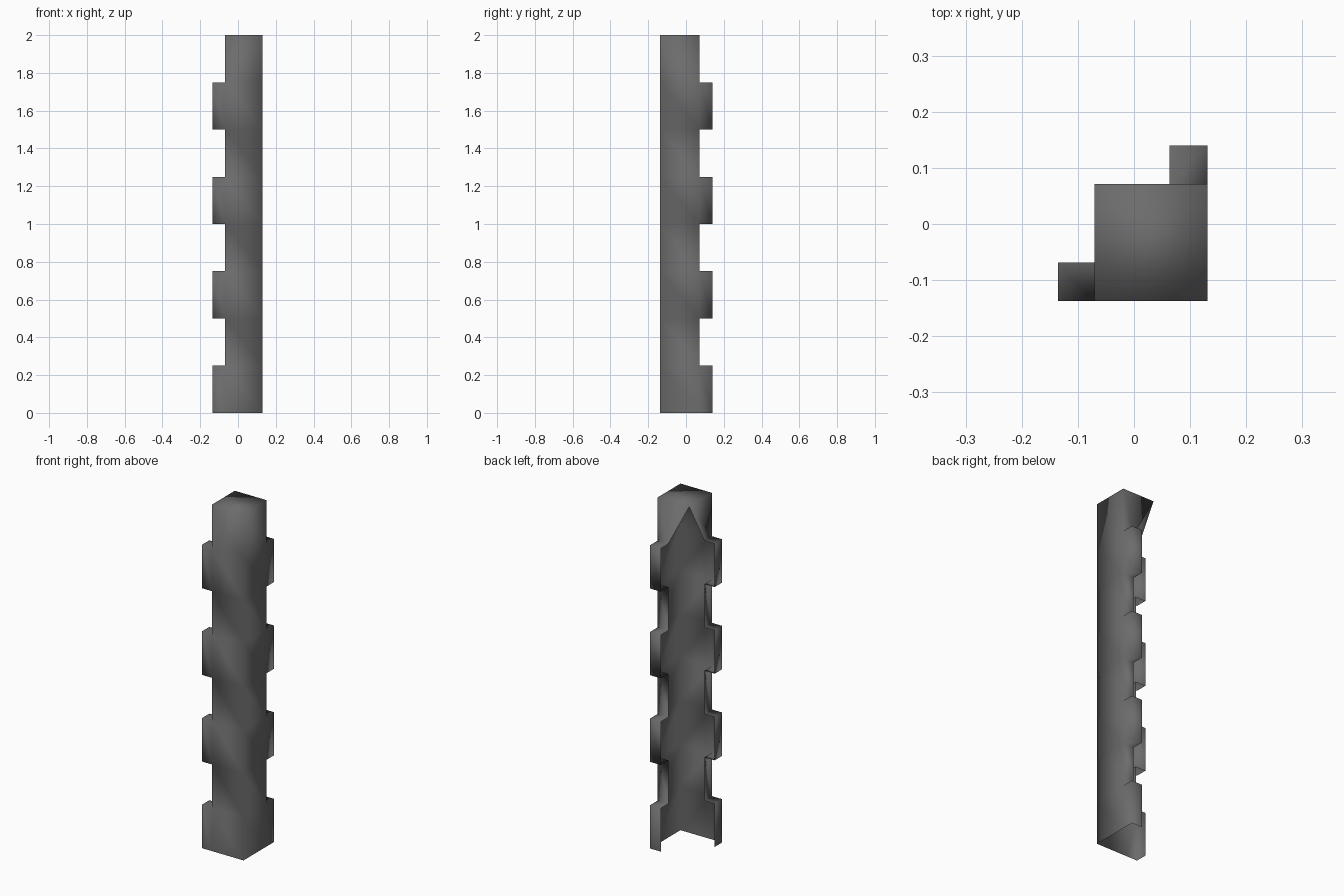
import bpy, bmesh

if "Cube" in bpy.data.objects:
    bpy.data.objects.remove(bpy.data.objects["Cube"])

H, STEP, LIP = 2.0, 0.25, 0.068      # height, block height, return lip depth
CX, CY = 0.131, -0.137               # outer corner

mat = bpy.data.materials.new("dark_grey")
mat.diffuse_color = (0.15, 0.15, 0.15, 1)
mat.use_nodes = True
mat.node_tree.nodes["Principled BSDF"].inputs["Base Color"].default_value = mat.diffuse_color

bm = bmesh.new()


def build_leg(place, gap, tooth, flip):
    """One toothed sheet with lips bent inward; u runs along the leg, w goes inward."""
    def quad(*pts):
        vs = [bm.verts.new(place(*p)) for p in pts]
        bm.faces.new(vs[::-1] if flip else vs)

    def sheet(u0, u1, z0, z1):
        quad((u0, 0, z0), (u0, 0, z1), (u1, 0, z1), (u1, 0, z0))

    def lip(u, z0, z1, w_top=LIP):
        quad((u, 0, z0), (u, 0, z1), (u, w_top, z1), (u, LIP, z0))

    for i in range(8):
        z0, z1 = i * STEP, (i + 1) * STEP
        sheet(0, gap, z0, z1)
        if i % 2 == 0:
            # projecting tooth with end lip, top ledge and underside
            sheet(gap, tooth, z0, z1)
            lip(tooth, z0, z1)
            ledge = [(gap, 0), (gap, LIP), (tooth, LIP), (tooth, 0)]
            quad(*[(u, w, z1) for u, w in ledge])
            if i:
                quad(*[(u, w, z0) for u, w in ledge[::-1]])
        else:
            # recessed edge; the last one flares into a gusset under the cap
            lip(gap, z0, z1, LIP if i < 7 else 0.208)


GX, GY = 0.201, 0.208
build_leg(lambda u, w, z: (CX - u, CY + w, z), GX, 0.266, False)
build_leg(lambda u, w, z: (CX - w * (GX / GY if w > LIP else 1), CY + u, z), GY, 0.277, True)

# square top cap
bm.faces.new([bm.verts.new((x, y, H)) for x, y in
              ((CX - GX, CY), (CX, CY), (CX, CY + GY), (CX - GX, CY + GY))])

bmesh.ops.remove_doubles(bm, verts=bm.verts, dist=0.0005)
for f in bm.faces:
    f.smooth = True                  # soft shading over the whole shell

mesh = bpy.data.meshes.new("corner_trim")
bm.to_mesh(mesh)
bm.free()
mesh.materials.append(mat)
bpy.context.collection.objects.link(bpy.data.objects.new("corner_trim", mesh))
